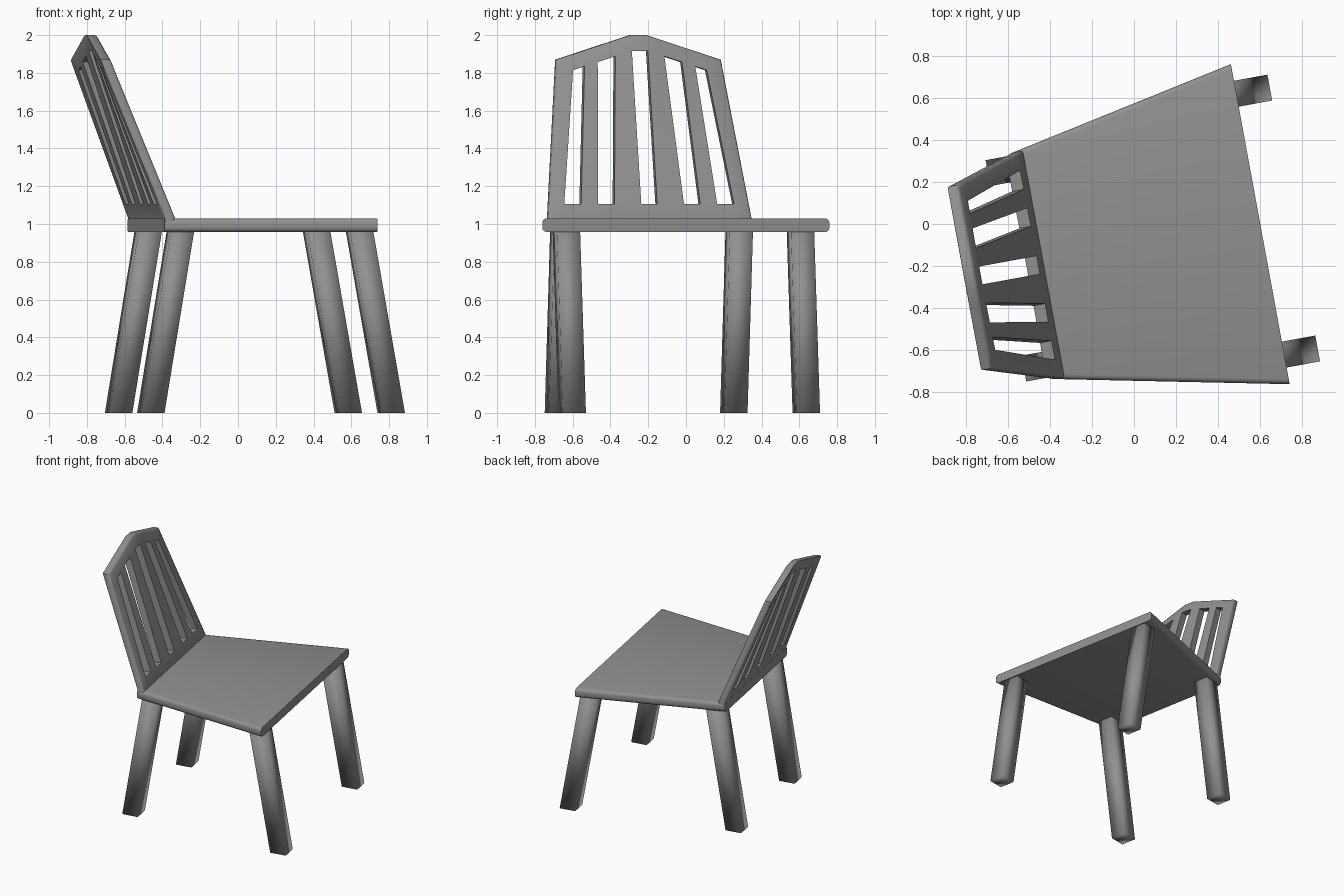
import bpy, bmesh, math
from mathutils import Matrix, Vector

if "Cube" in bpy.data.objects:
    bpy.data.objects.remove(bpy.data.objects["Cube"])

# Local frame: x = towards the sitter's front, y = sideways, z = up
PLACE = Matrix.Rotation(math.radians(10.4), 4, 'Z') @ Matrix.Translation((0, -0.109, 0))

grey = bpy.data.materials.new("grey")
grey.diffuse_color = (0.28, 0.28, 0.28, 1)
grey.use_nodes = True
grey.node_tree.nodes["Principled BSDF"].inputs["Base Color"].default_value = grey.diffuse_color


def finish(bm, name, angle=None):
    bmesh.ops.transform(bm, matrix=PLACE, verts=bm.verts)
    bmesh.ops.recalc_face_normals(bm, faces=bm.faces)
    me = bpy.data.meshes.new(name)
    bm.to_mesh(me)
    bm.free()
    me.materials.append(grey)
    ob = bpy.data.objects.new(name, me)
    bpy.context.collection.objects.link(ob)
    bpy.ops.object.select_all(action='DESELECT')
    ob.select_set(True)
    bpy.context.view_layer.objects.active = ob
    if angle:
        bpy.ops.object.shade_smooth_by_angle(angle=math.radians(angle))
    else:
        bpy.ops.object.shade_smooth()


def prism(bottom, top, z0, z1):
    """Closed block between two outlines of four (x, y) points."""
    bm = bmesh.new()
    lo = [bm.verts.new((x, y, z0)) for x, y in bottom]
    hi = [bm.verts.new((x, y, z1)) for x, y in top]
    bm.faces.new(lo[::-1])
    bm.faces.new(hi)
    for i in range(4):
        j = (i + 1) % 4
        bm.faces.new((lo[i], lo[j], hi[j], hi[i]))
    return bm


# Seat: trapezoid with rounded long sides
outline = [(-0.515, -0.545), (0.59, -0.773), (0.59, 0.773), (-0.515, 0.545)]
bm = prism(outline, outline, 0.957, 1.03)
sides = [e for e in bm.edges
         if abs(e.verts[0].co.x - e.verts[1].co.x) > 0.5]
bmesh.ops.bevel(bm, geom=sides, offset=0.024, segments=3, profile=0.5, affect='EDGES')
finish(bm, "seat", 50)


# Legs: square posts leaning along the chair only
def leg(name, foot, head, y):
    h = 0.0625
    sq = lambda x: [(x - h, y - h), (x + h, y - h), (x + h, y + h), (x - h, y + h)]
    finish(prism(sq(foot), sq(head), 0, 0.965), name)


for label, s in (("left", 1), ("right", -1)):
    leg("front_leg_" + label, 0.689, 0.518, s * 0.63)
    leg("back_leg_" + label, -0.576, -0.416, s * 0.472)

# Backrest: ruled panel of columns (half width at base, half width at top)
half = [(0.548, 0.443), (0.457, 0.36), (0.366, 0.298), (0.275, 0.227), (0.187, 0.132), (0.043, 0.043)]
columns = [(-b, -t) for b, t in half] + half[::-1]
BASE_X, TOP_X, BASE_Z, THICK = -0.457, -0.788, 1.03, 0.056

bm = bmesh.new()
grid = []
for i, (b, t) in enumerate(columns):
    z_top = 2.0 - 0.325 * max(0, abs(t) - 0.043)
    col = []
    for z in (0.99, BASE_Z, 1.105, z_top - 0.083, z_top):
        f = max(0, (z - BASE_Z) / (z_top - BASE_Z))
        if i in (0, len(columns) - 1):
            g = f                                   # straight outer sides
        else:
            g = min(1, max(0, (z - 1.105) / (z_top - 0.083 - 1.105)))  # slot edges
        col.append(bm.verts.new((BASE_X + (TOP_X - BASE_X) * f, b + (t - b) * g, z)))
    grid.append(col)
for i in range(len(columns) - 1):
    for r in range(4):
        if r == 2 and i % 2 == 1:
            continue                                # open slot
        bm.faces.new((grid[i][r], grid[i + 1][r], grid[i + 1][r + 1], grid[i][r + 1]))
rim = {v for c in (grid[0], grid[-1]) for v in c} | {c[-1] for c in grid}
rim_pos = [v.co.copy() for v in rim]

# Thicken straight backwards
ext = bmesh.ops.extrude_face_region(bm, geom=bm.faces[:], use_keep_orig=True)
moved = [v for v in ext["geom"] if isinstance(v, bmesh.types.BMVert)]
bmesh.ops.translate(bm, verts=moved, vec=(-THICK, 0, 0))

# Soften the outer rim, front and back
back = Vector((-THICK, 0, 0))
on_rim = lambda v: any((v.co - p).length < 1e-5 or (v.co - p - back).length < 1e-5 for p in rim_pos)
marked = {v for v in bm.verts if on_rim(v)}
top_or_side = []
for e in bm.edges:
    a, c = e.verts
    if a in marked and c in marked:
        across = abs(a.co.z - c.co.z) < 1e-6 and abs(a.co.y - c.co.y) < 1e-6
        if not across:
            top_or_side.append(e)
bmesh.ops.bevel(bm, geom=top_or_side, offset=0.012, segments=2, profile=0.5, affect='EDGES')
finish(bm, "backrest", 50)
